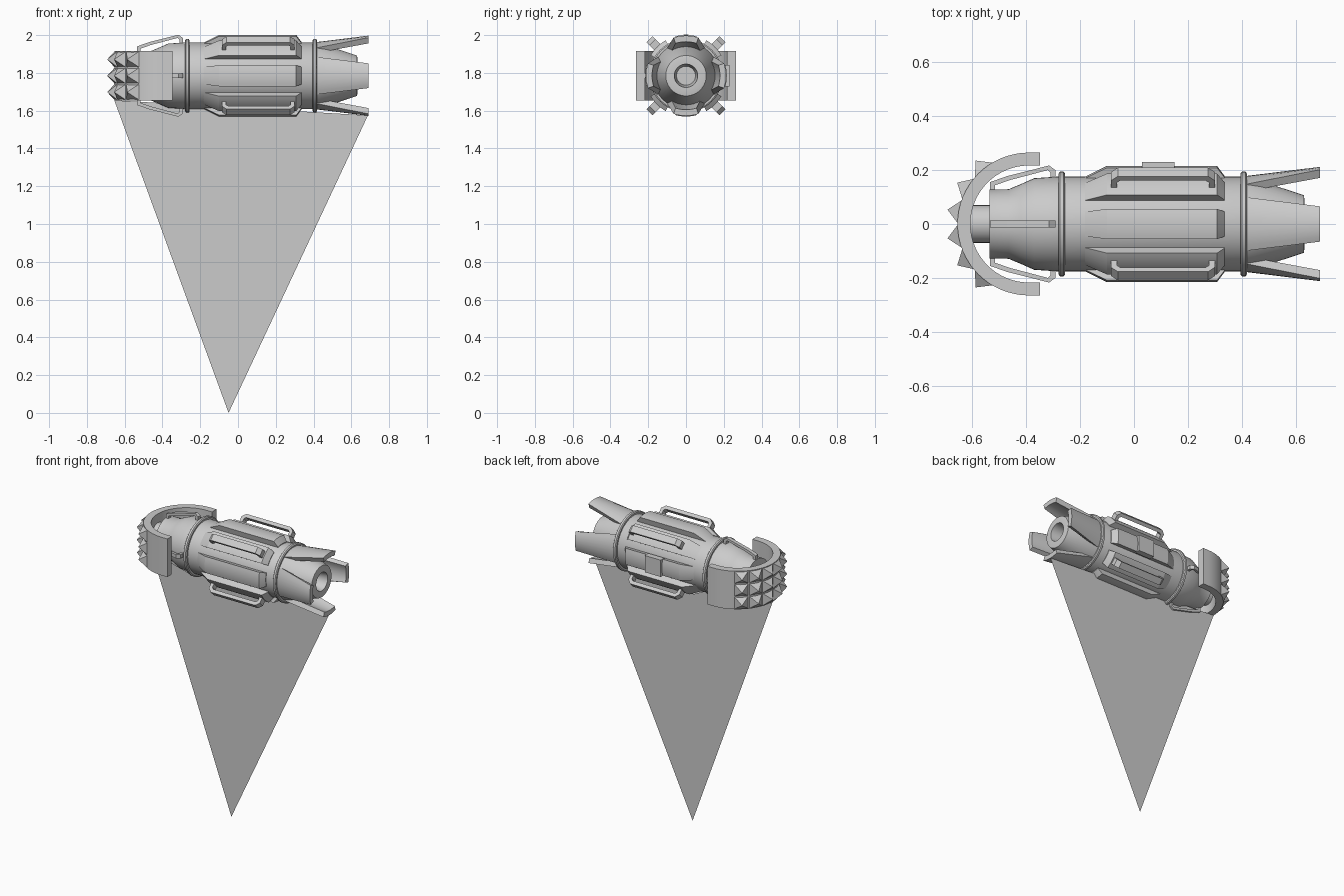
import bpy, bmesh
from math import sin, cos, pi, radians
from mathutils import Vector

if "Cube" in bpy.data.objects:
    bpy.data.objects.remove(bpy.data.objects["Cube"])

AXIS_Z = 1.785  # height of the long body axis


def finish(name, bm, smooth=None):
    bmesh.ops.recalc_face_normals(bm, faces=bm.faces)
    me = bpy.data.meshes.new(name)
    bm.to_mesh(me)
    bm.free()
    ob = bpy.data.objects.new(name, me)
    bpy.context.collection.objects.link(ob)
    if smooth:
        bpy.ops.object.select_all(action='DESELECT')
        bpy.context.view_layer.objects.active = ob
        ob.select_set(True)
        bpy.ops.object.shade_smooth_by_angle(angle=radians(smooth))
    return ob


def polar(x, r, a):
    """Point at radius r and angle a around the body axis (a = 0 is up)."""
    return Vector((x, r * sin(a), AXIS_Z + r * cos(a)))


def lathe(name, profile, n=48):
    """Revolve an (x, r) profile around the body axis, capping open ends."""
    bm = bmesh.new()
    loops = [[bm.verts.new(polar(x, r, 2 * pi * i / n)) for i in range(n)] for x, r in profile]
    for a, b in zip(loops, loops[1:]):
        for i in range(n):
            j = (i + 1) % n
            bm.faces.new((a[i], a[j], b[j], b[i]))
    bm.faces.new(loops[0])
    bm.faces.new(loops[-1])
    return finish(name, bm, 25)


def curved_panel(name, stations, angle, n=8):
    """Loft arc cross-sections: stations are (x, r_in, r_out, half angle)."""
    bm = bmesh.new()
    loops = []
    for x, ri, ro, h in stations:
        h = radians(h)
        angs = [angle - h + 2 * h * i / n for i in range(n + 1)]
        loops.append([bm.verts.new(polar(x, ro, a)) for a in angs]
                     + [bm.verts.new(polar(x, ri, a)) for a in reversed(angs)])
    m = len(loops[0])
    for a, b in zip(loops, loops[1:]):
        for i in range(m):
            j = (i + 1) % m
            bm.faces.new((a[i], a[j], b[j], b[i]))
    for lp in (loops[0], loops[-1]):  # end caps as strips
        for i in range(n):
            bm.faces.new((lp[i], lp[i + 1], lp[m - 2 - i], lp[m - 1 - i]))
    return finish(name, bm, 20)


def prism(bm, lower, upper):
    lo = [bm.verts.new(p) for p in lower]
    up = [bm.verts.new(p) for p in upper]
    bm.faces.new(lo)
    bm.faces.new(up)
    for i in range(len(lo)):
        j = (i + 1) % len(lo)
        bm.faces.new((lo[i], lo[j], up[j], up[i]))


def radial_plate(name, outline, width, angle):
    """Extrude an (x, r) outline sideways, standing out at the given angle."""
    bm = bmesh.new()
    side = Vector((0, cos(angle), -sin(angle))) * width / 2
    pts = [polar(x, r, angle) for x, r in outline]
    prism(bm, [p - side for p in pts], [p + side for p in pts])
    return finish(name, bm)


# Main barrel with tapered nose and hollow muzzle
lathe("barrel", [(-0.537, 0.128), (-0.465, 0.129), (-0.42, 0.148), (-0.37, 0.17), (-0.28, 0.176),
                 (0.42, 0.176), (0.63, 0.107), (0.633, 0.09), (0.633, 0.062), (0.55, 0.05)])
lathe("nose_stub", [(-0.61, 0.07), (-0.53, 0.07)], 32)

# Raised collar rings
for name, x in (("rear_collar", -0.268), ("front_collar", 0.407)):
    lathe(name, [(x - 0.012, 0.17), (x - 0.012, 0.187), (x - 0.007, 0.194),
                 (x + 0.007, 0.194), (x + 0.012, 0.187), (x + 0.012, 0.17)])

# Eight raised panels around the middle
for k in range(8):
    curved_panel(f"body_panel_{k}", [(-0.185, 0.15, 0.174, 15), (-0.1, 0.15, 0.216, 15),
                                     (0.308, 0.15, 0.216, 15), (0.335, 0.15, 0.18, 15)], k * pi / 4)

# Four diagonal handles on the panels
handle = [(-0.085, 0.205), (-0.085, 0.25), (-0.06, 0.273), (0.275, 0.273), (0.30, 0.25), (0.30, 0.205),
          (0.278, 0.205), (0.278, 0.24), (0.266, 0.25), (-0.051, 0.25), (-0.063, 0.24), (-0.063, 0.205)]
# Four thin struts over the nose
strut = [(-0.535, 0.12), (-0.535, 0.155), (-0.47, 0.178), (-0.315, 0.217), (-0.292, 0.2), (-0.292, 0.17),
         (-0.31, 0.17), (-0.31, 0.191), (-0.32, 0.2), (-0.46, 0.163), (-0.515, 0.144), (-0.515, 0.12)]
for k in range(4):
    a = k * pi / 2
    radial_plate(f"handle_{k}", handle, 0.045, a + pi / 4)
    radial_plate(f"nose_strut_{k}", strut, 0.026, a)
    # Flared muzzle fins
    curved_panel(f"muzzle_fin_{k}", [(0.415, 0.145, 0.178, 34), (0.69, 0.18, 0.212, 18)], a)

# Small box on the back panel
bm = bmesh.new()
box = [(0.03, 0.19), (0.15, 0.19), (0.15, 0.23), (0.03, 0.23)]
prism(bm, [(x, y, AXIS_Z - 0.057) for x, y in box], [(x, y, AXIS_Z + 0.057) for x, y in box])
finish("back_box", bm)

# Half-ring hammer band around the nose
CX, RO, RI, HZ = -0.39, 0.265, 0.217, 0.13
N = 32
bm = bmesh.new()
section = []
angs = [-pi / 2 + pi * i / N for i in range(N + 1)]
rows = [(CX - r * cos(a), r * sin(a)) for a in angs for r in (RO, RI)]
rows = [(-0.348, -RO), (-0.348, -RI)] + rows + [(-0.348, RO), (-0.348, RI)]
quads = []
for i in range(0, len(rows), 2):
    (xo, yo), (xi, yi) = rows[i], rows[i + 1]
    quads.append([bm.verts.new(p) for p in ((xo, yo, AXIS_Z - HZ), (xo, yo, AXIS_Z + HZ),
                                            (xi, yi, AXIS_Z + HZ), (xi, yi, AXIS_Z - HZ))])
for a, b in zip(quads, quads[1:]):
    for i in range(4):
        j = (i + 1) % 4
        bm.faces.new((a[i], a[j], b[j], b[i]))
bm.faces.new(quads[0])
bm.faces.new(quads[-1])
finish("hammer_band", bm, 25)

# Pyramid spikes, six columns by three rows
bm = bmesh.new()
step, hz = radians(20), HZ / 3
for c in range(6):
    a = (c - 2.5) * step
    for r in range(3):
        z = AXIS_Z + (r - 1) * 2 * hz
        rb = RO - 0.003
        base = [bm.verts.new((CX - rb * cos(a + s * step / 2), rb * sin(a + s * step / 2), z + t * hz))
                for s, t in ((-1, -1), (1, -1), (1, 1), (-1, 1))]
        tip = bm.verts.new((CX - 0.307 * cos(a), 0.307 * sin(a), z))
        bm.faces.new(base)
        for i in range(4):
            bm.faces.new((base[i], base[(i + 1) % 4], tip))
finish("hammer_spikes", bm)

# Flat triangular sheet hanging below
bm = bmesh.new()
bm.faces.new([bm.verts.new(p) for p in ((-0.655, 0, 1.655), (-0.05, 0, 0), (0.688, 0, 1.575))])
finish("hanging_sheet", bm)
